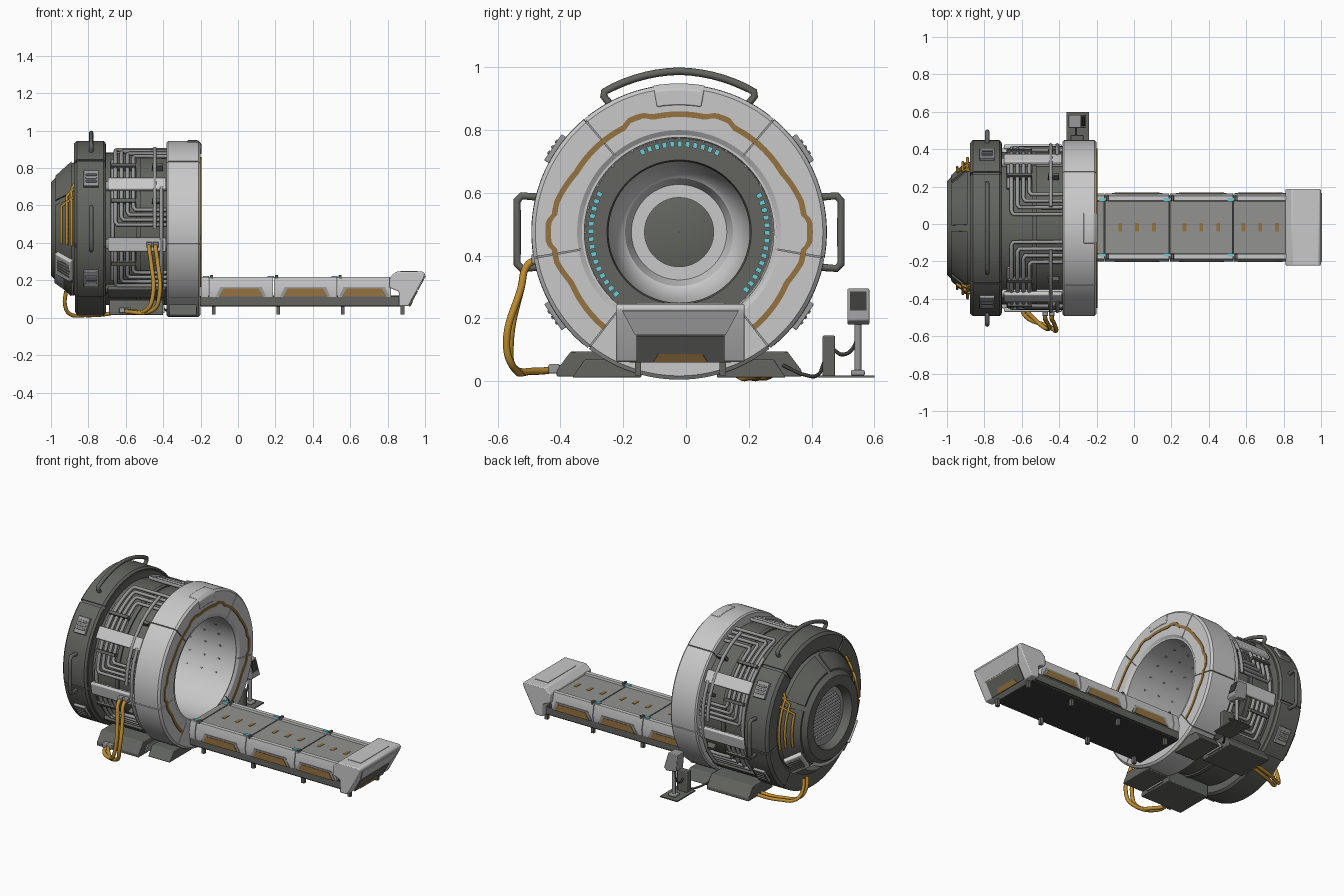
import bpy, bmesh, math
from mathutils import Vector, Matrix

if "Cube" in bpy.data.objects:
    bpy.data.objects.remove(bpy.data.objects["Cube"])

CY, CZ = -0.022, 0.475   # axis of the round housing (runs along x)

def material(name, r, g, b):
    m = bpy.data.materials.new(name)
    m.diffuse_color = (r, g, b, 1)
    m.use_nodes = True
    m.node_tree.nodes["Principled BSDF"].inputs["Base Color"].default_value = m.diffuse_color
    return m

LIGHT = material("light grey", .58, .58, .58)
MID = material("mid grey", .32, .32, .32)
MAT = material("mat grey", .29, .29, .28)
DARK = material("dark grey", .125, .13, .115)
BLACK = material("charcoal", .045, .045, .042)
BROWN = material("bronze", .30, .17, .05)
ORANGE = material("orange cable", .52, .27, .03)
CYAN = material("cyan light", .16, .60, .68)

def polar(x, a, r):
    a = math.radians(a)
    return Vector((x, CY + r * math.cos(a), CZ + r * math.sin(a)))

def finish(name, bm, mat, bevel=0):
    bmesh.ops.recalc_face_normals(bm, faces=bm.faces[:])
    me = bpy.data.meshes.new(name)
    bm.to_mesh(me)
    bm.free()
    me.materials.append(mat)
    ob = bpy.data.objects.new(name, me)
    bpy.context.collection.objects.link(ob)
    if bevel:
        m = ob.modifiers.new("bevel", 'BEVEL')
        m.width, m.segments, m.limit_method = bevel, 2, 'ANGLE'
        m.angle_limit = math.radians(35)
    return ob

def sweep(name, prof, mat, a0=0, a1=360, n=96, bevel=0, radius=None):
    """Turn a closed (x, r) profile round the axis from a0 to a1 degrees."""
    full = a1 - a0 >= 360
    bm = bmesh.new()
    rings = []
    for i in range(n if full else n + 1):
        a = a0 + (a1 - a0) * i / n
        dr = radius(a) if radius else 0
        rings.append([bm.verts.new(polar(x, a, r + dr)) for x, r in prof])
    k = len(prof)
    for i in range(n):
        p, q = rings[i], rings[(i + 1) % len(rings)]
        for j in range(k):
            bm.faces.new((p[j], p[(j + 1) % k], q[(j + 1) % k], q[j]))
    if not full:
        bm.faces.new(rings[0])
        bm.faces.new(rings[-1])
    return finish(name, bm, mat, bevel)

def prism(name, pts, vec, mat, bevel=0):
    """Extrude a flat polygon along a vector."""
    bm = bmesh.new()
    a = [bm.verts.new(p) for p in pts]
    b = [bm.verts.new(Vector(p) + Vector(vec)) for p in pts]
    bm.faces.new(a)
    bm.faces.new(b)
    for i in range(len(a)):
        j = (i + 1) % len(a)
        bm.faces.new((a[i], a[j], b[j], b[i]))
    return finish(name, bm, mat, bevel)

def boxes(name, items, mat, bevel=0):
    """One mesh of several boxes, each (matrix, size)."""
    bm = bmesh.new()
    for mtx, s in items:
        bmesh.ops.create_cube(bm, size=1, matrix=mtx @ Matrix.Diagonal((*s, 1)))
    return finish(name, bm, mat, bevel)

def box(name, lo, hi, mat, bevel=0):
    lo, hi = Vector(lo), Vector(hi)
    return boxes(name, [(Matrix.Translation((lo + hi) / 2), hi - lo)], mat, bevel)

def around(x, a, r, tilt=0):
    """Matrix on the housing: local x = axis, y = outwards, z = tangent."""
    return Matrix.Translation(polar(x, a, r)) @ Matrix.Rotation(math.radians(a), 4, 'X') @ Matrix.Rotation(tilt, 4, 'Z')

def pipe(name, paths, rad, mat, smooth=False):
    cu = bpy.data.curves.new(name, 'CURVE')
    cu.dimensions, cu.bevel_depth, cu.bevel_resolution, cu.use_fill_caps = '3D', rad, 2, True
    cu.resolution_u = 8
    for pts in paths:
        if smooth:
            s = cu.splines.new('BEZIER')
            s.bezier_points.add(len(pts) - 1)
            for bp, p in zip(s.bezier_points, pts):
                bp.co = p
                bp.handle_left_type = bp.handle_right_type = 'AUTO'
        else:
            s = cu.splines.new('POLY')
            s.points.add(len(pts) - 1)
            for sp, p in zip(s.points, pts):
                sp.co = (*p, 1)
    cu.materials.append(mat)
    ob = bpy.data.objects.new(name, cu)
    bpy.context.collection.objects.link(ob)

def both(a):
    return (a, 180 - a)

# --- housing: drum, rear ring, tapered back, tunnel ---
sweep("drum", [(-.72, .31), (-.72, .408), (-.37, .408), (-.37, .31)], DARK)
sweep("drum_ribs", [(-.545, .40), (-.545, .417), (-.52, .417), (-.52, .40)], DARK)
sweep("rear_ring", [(-.86, .33), (-.872, .44), (-.86, .464), (-.72, .464), (-.705, .452), (-.705, .38)], DARK)
for a0, a1 in ((52, 128), (-10, 50), (130, 190), (-50, -12), (192, 230)):
    sweep("rear_ring_panel", [(-.876, .375), (-.876, .455), (-.862, .471), (-.72, .471), (-.708, .46), (-.708, .45), (-.86, .45), (-.86, .375)],
          DARK, a0, a1, 28)
sweep("back_cone", [(-.86, .36), (-.89, .35), (-.985, .265), (-1, .25), (-1, .19), (-.965, .175), (-.94, .175), (-.94, .2), (-.86, .3)], DARK)
for i in range(6):
    sweep("back_cone_panel", [(-.89, .352), (-.89, .362), (-.975, .285), (-.975, .27)], DARK, i * 60 + 3 + 30, i * 60 + 57 + 30, 16)
sweep("tunnel_liner", [(-.21, .31), (-.21, .302), (-.62, .298), (-.62, .31)], LIGHT)
sweep("tunnel_back_wall", [(-.64, .225), (-.64, .31), (-.62, .31), (-.62, .23)], DARK)
sweep("tunnel_dish", [(-.62, .232), (-.66, .228), (-.76, .212), (-.82, .185), (-.83, .172), (-.86, .16), (-.88, .152), (-.88, .11),
                      (-.9, .11), (-.9, .2), (-.64, .24)], LIGHT)
sweep("tunnel_end_disc", [(-.9, .001), (-.9, .14), (-.89, .12), (-.89, .001)], DARK)
sweep("rear_grille_plate", [(-.95, .001), (-.95, .18), (-.935, .18), (-.935, .001)], MID)
boxes("rear_grille_slats", [(Matrix.Translation((-.952, CY, CZ + k * .02)), (.012, 2 * math.sqrt(.14**2 - (k * .02)**2), .011))
                            for k in range(-6, 7)], LIGHT)

# --- cyan lights on the tunnel wall, studs on the liner ---
for a in range(-42, 226, 5):
    if min(abs(a - c) for c in (0, 90, 180, -42, 222)) < 28:
        sweep("tunnel_light", [(-.622, .272), (-.622, .29), (-.615, .29), (-.615, .272)], CYAN, a, a + 3, 1)
boxes("tunnel_studs", [(around(x, a, .298), (.012, .006, .008)) for x in (-.32, -.42, -.52) for a in range(-30, 211, 15)], MID)

# --- front ring in segments ---
sweep("front_ring_core", [(-.375, .306), (-.375, .462), (-.21, .462), (-.21, .306)], MID)
for a0, a1 in ((50, 130), (-10, 50), (130, 190), (-52, -10), (190, 232), (232, 308)):
    sweep("front_ring_segment", [(-.382, .36), (-.382, .462), (-.374, .47), (-.212, .47), (-.2, .458), (-.2, .325), (-.215, .303),
                                 (-.3, .303), (-.3, .36)], LIGHT, a0 + .3, a1 - .3, 24)
sweep("front_ring_top_latch", [(-.27, .46), (-.27, .474), (-.215, .474), (-.196, .455), (-.196, .405), (-.21, .405)], LIGHT, 80, 100, 8, .004)
TRIM = [(0, .375), (13, .375), (17, .388), (24, .388), (28, .375), (60, .378), (76, .40), (82, .40), (85, .416), (95, .416),
        (98, .40), (104, .40), (115, .378), (143, .385)]
def trim_radius(a):
    t = abs(a - 90)
    for (t0, r0), (t1, r1) in zip(TRIM, TRIM[1:]):
        if t <= t1:
            return r0 + (r1 - r0) * (t - t0) / (t1 - t0)
    return TRIM[-1][1]
sweep("front_ring_trim", [(-.203, -.008), (-.203, .01), (-.196, .01), (-.196, -.008)], BROWN, -52, 232, 142, 0, trim_radius)

# --- straps and pipework on the drum ---
for a in both(33) + both(-11) + both(-50):
    boxes("drum_strap", [(around(-.54, a, .438), (.31, .024, .075)), (around(-.54, a, .42), (.33, .03, .05))], LIGHT if a not in both(-50) else DARK, .006)
def route(pts, r):
    out = []
    for (x0, a0), (x1, a1) in zip(pts, pts[1:]):
        n = max(1, int(abs(a1 - a0) / 3))
        out += [polar(x0 + (x1 - x0) * k / n, a0 + (a1 - a0) * k / n, r) for k in range(n)]
    return out + [polar(*pts[-1], r)]
runs = []
for i in range(4):
    x = -.655 + .032 * i
    d = .01
    for pts in ([(-.37, 80 - 5 * i), (x + d, 80 - 5 * i), (x, 78 - 5 * i), (x, 35)],
                [(x, 31), (x, 7 + 3.6 * i - 2), (x + d, 5 + 3.6 * i - 2), (-.37, 5 + 3.6 * i - 2)],
                [(x, -13), (x, -43 + 4 * i), (x + d, -45 + 4 * i), (-.37, -45 + 4 * i)]):
        runs.append(route(pts, .428))
        runs.append(route([(px, 180 - pa) for px, pa in pts], .428))
for m in (0, 1):
    for x, a0, a1 in ((-.445, 75, 0), (-.41, 30, -48), (-.67, 60, -40)):
        runs.append(route([(x, 180 - a0 if m else a0), (x, 180 - a1 if m else a1)], .444 if x > -.6 else .42))
pipe("drum_pipes", runs, .0105, MID)
boxes("pipe_clamps", [(around(x, a, .43), (w, .035, .018)) for a in both(50) + both(20) + both(-25) for x, w in ((-.61, .13), (-.43, .06))], DARK)

# --- carrying handles and side vents on the rear ring ---
hx = -.785
pipe("top_handle", [[polar(hx, 62, .45), polar(hx, 61, .495)] + [polar(hx, a, .513 - .006 * abs(a - 90) / 28) for a in range(62, 119, 4)]
                    + [polar(hx, 119, .495), polar(hx, 118, .45)]], .012, DARK)
for s in both(0):
    f = lambda a: a if s == 0 else 180 - a
    pipe("side_handle", [[polar(hx, f(14), .46), polar(hx, f(13), .515), polar(hx, f(11), .526), polar(hx, f(4), .517), polar(hx, f(-4), .517),
                          polar(hx, f(-11), .526), polar(hx, f(-13), .515), polar(hx, f(-14), .46)]], .012, DARK)
for a in both(34) + both(-34):
    boxes("ring_vent", [(around(hx, a, .474), (.08, .022, .1))] + [(around(hx, a + k * 2.5, .483), (.06, .014, .012)) for k in (-1, 0, 1)], MID, .003)

# --- tapered back: bronze pipes, grilles, light cowl ---
def cone_r(x):
    return .362 + (x + .89) * .9
for s in (0, 1):
    paths = []
    for x, lim in ((-.945, 22), (-.915, 30), (-.89, 34)):
        pts = [(-.875, lim + 4), (x, lim), (x, 0), (x, -14)]
        fine = [pts[0]] + [(x, a) for a in range(lim, -15, -4)]
        paths.append([polar(px, 180 - a if s else a, cone_r(px) + .012) for px, a in fine])
    pipe("back_pipes", paths, .008, ORANGE)
for a in both(-38):
    boxes("back_grille", [(around(-.93, a, .328, math.radians(42)), (.11, .03, .14))], LIGHT, .006)
    boxes("back_grille_bars", [(around(-.932, a + k * 3, .342, math.radians(42)), (.085, .012, .01)) for k in range(-3, 4)], DARK)
sweep("back_cowl", [(-.88, .36), (-.98, .29), (-.98, .25), (-.88, .33)], LIGHT, 236, 304, 24)

# --- floor supports ---
for s in (1, -1):
    Y = lambda d: CY + s * d
    prism("floor_base", [(-.69, Y(d), z) for d, z in ((.15, .015), (.39, .015), (.39, .035), (.345, .095), (.15, .095))], (.29, 0, 0), DARK, .004)
    prism("floor_base_hatch", [(-.40, Y(d), z) for d, z in ((.2, .025), (.33, .025), (.305, .065), (.2, .065))], (.008, 0, 0), MID)
    prism("front_foot", [(-.37, Y(d), z) for d, z in ((.12, .012), (.34, .012), (.30, .07), (.12, .07))], (.15, 0, 0), DARK, .004)

# --- cables ---
pipe("side_cables", [[(x, -.47, .39), (x, -.505, .37), (x + .01, -.525, .3), (x + .02, -.56 - k * .012, .12), (x - .01, -.55, .045),
                      (-.56 - .03 * k, -.48, .032), (-.62 + .03 * k, -.40, .04)] for k, x in enumerate((-.475, -.44))], .0115, ORANGE, True)
boxes("cable_sockets", [(Matrix.Translation((x, y, z)), (.03, .035, .03)) for x, y, z in
                        ((-.475, -.475, .39), (-.44, -.475, .39), (-.62, -.42, .04), (-.59, -.42, .04))], MID, .004)
pipe("rear_cables", [[(-.62, .28 - d, .04), (-.70, .27 - d, .02), (-.82, .24 - d, .013), (-.90, .20 - d, .02), (-.925, .17 - d, .07),
                      (-.92, .15 - d, .14)] for d in (0, .035)], .0105, ORANGE, True)

# --- bed ---
BY = -.018
box("bed_underframe", (-.2, BY - .165, .06), (.87, BY + .165, .118), BLACK, .004)
box("bed_side_skirts", (-.2, BY - .172, .068), (.86, BY + .172, .112), DARK)
seams = (-.2, -.157, .19, .53, .82)
for x0, x1 in zip(seams, seams[1:]):
    prism("bed_segment", [(x0 + .002, BY + y, z) for y, z in ((-.176, .112), (-.182, .15), (-.168, .218), (-.143, .218), (-.14, .198),
          (.14, .198), (.143, .218), (.168, .218), (.182, .15), (.176, .112))], (x1 - x0 - .004, 0, 0), LIGHT)
    box("bed_mat", (x0 + .003, BY - .139, .195), (x1 - .003, BY + .139, .207), MAT)
    if x1 - x0 < .1:
        continue
    c = (x0 + x1) / 2
    for s in (1, -1):
        for name, w, z1, t, m in (("bed_side_recess", .135, .165, .183, MID), ("bed_side_panel", .12, .155, .186, BROWN)):
            prism(name, [(c + dx, BY + s * (t - .006), z) for dx, z in ((-w, .113), (w, .113), (w - .025, z1), (-w + .025, z1))],
                  (0, s * .006, 0), m)
    boxes("bed_markers", [(Matrix.Translation((c + d, BY, .207)), (.02, .045, .004)) for d in (-.09, 0, .09)], BROWN)
for x in seams[1:4]:
    for s in (1, -1):
        boxes("bed_clip", [(Matrix.Translation((x + .016, BY + s * .155, .218)), (.016, .03, .02))], DARK, .003)
        boxes("bed_clip_light", [(Matrix.Translation((x - .014, BY + s * .148, .218)), (.034, .018, .01))], CYAN)
for x in (-.13, .215, .56, .88):
    for s in (1, -1):
        box("bed_leg", (x - .01, BY + s * .135 - .01, .018), (x + .01, BY + s * .135 + .01, .07), DARK)

# --- bed end block with panels on its sloping face ---
prism("bed_end", [(x, BY - .205, z) for x, z in ((.81, .215), (.845, .246), (.99, .246), (1, .235), (.995, .215), (.912, .062), (.86, .062),
      (.86, .14), (.81, .16))], (0, .41, 0), LIGHT, .006)
prism("bed_end_head_rest", [(x, BY - .14, .244) for x in (.87, .96)] + [(x, BY + .14, .244) for x in (.96, .87)], (0, 0, .005), LIGHT)
def slope(z):
    return .9125 + (z - .062) * .083 / .153
def end_plate(name, w0, w1, z0, z1, t, m):
    prism(name, [(slope(z), BY + y, z) for y, z in ((-w0, z0), (w0, z0), (w1, z1), (-w1, z1))], (t, 0, -t * .5), m)
end_plate("bed_end_light_panel", .145, .185, .15, .225, .004, LIGHT)
end_plate("bed_end_dark_panel", .14, .14, .062, .145, .005, DARK)
end_plate("bed_end_bronze_panel", .088, .07, .063, .09, .008, BROWN)

# --- control stand ---
box("stand_plate", (-.36, .42, .012), (-.24, .60, .019), DARK)
box("stand_box", (-.34, .435, .015), (-.27, .475, .145), DARK, .004)
pipe("stand_post", [[(-.30, .548, .015), (-.30, .548, .2)]], .011, MID)
box("stand_foot", (-.325, .525, .018), (-.275, .57, .035), MID, .005)
prism("monitor", [(x, .514, z) for x, z in ((-.34, .19), (-.275, .18), (-.255, .195), (-.285, .295), (-.35, .295))], (0, .07, 0), MID, .004)
prism("monitor_screen", [(-.2655, .523, .225), (-.2655, .575, .225), (-.283, .575, .285), (-.283, .523, .285)], (.004, 0, .001), BLACK)
pipe("stand_cables", [[(-.31, .55, .19), (-.31, .535, .11), (-.31, .50, .085), (-.31, .47, .1)],
                      [(-.31, .44, .06), (-.32, .42, .02), (-.35, .38, .02), (-.4, .31, .05)]], .006, BLACK, True)

# --- smooth shading with sharp edges kept ---
bpy.ops.object.select_all(action='DESELECT')
for ob in bpy.context.scene.objects:
    if ob.type == 'MESH':
        ob.select_set(True)
        bpy.context.view_layer.objects.active = ob
bpy.ops.object.shade_smooth_by_angle(angle=math.radians(30))
